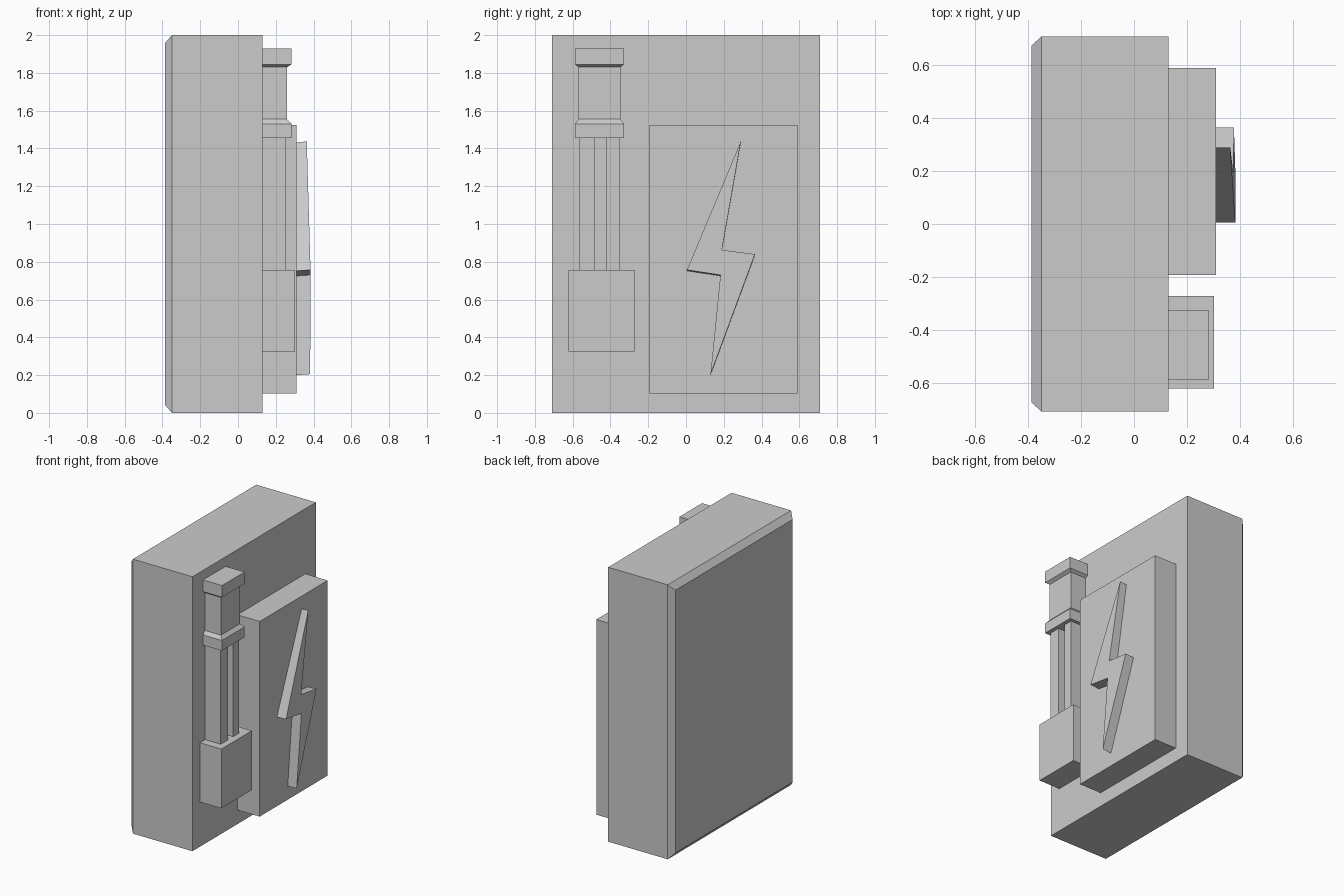
import bpy, bmesh

if "Cube" in bpy.data.objects:
    bpy.data.objects.remove(bpy.data.objects["Cube"])

FACE = 0.13   # front plane of the cabinet; fittings start here


def finish(name, bm):
    bmesh.ops.recalc_face_normals(bm, faces=bm.faces[:])
    me = bpy.data.meshes.new(name)
    bm.to_mesh(me)
    bm.free()
    ob = bpy.data.objects.new(name, me)
    bpy.context.collection.objects.link(ob)
    return ob


def loft(name, rings):
    """Closed solid through matching rings of points."""
    bm = bmesh.new()
    loops = [[bm.verts.new(p) for p in r] for r in rings]
    n = len(loops[0])
    for a, b in zip(loops, loops[1:]):
        for i in range(n):
            j = (i + 1) % n
            bm.faces.new((a[i], a[j], b[j], b[i]))
    bm.faces.new(loops[0])
    bm.faces.new(loops[-1])
    return finish(name, bm)


def rect_x(x, y0, y1, z0, z1):
    return [(x, y0, z0), (x, y1, z0), (x, y1, z1), (x, y0, z1)]


def rect_z(z, x1, y0, y1):
    return [(FACE, y0, z), (x1, y0, z), (x1, y1, z), (FACE, y1, z)]


def block(name, x1, y0, y1, z0, z1):
    return loft(name, [rect_x(FACE, y0, y1, z0, z1), rect_x(x1, y0, y1, z0, z1)])


# Cabinet with chamfered back edges
loft("cabinet", [rect_x(-0.387, -0.675, 0.675, 0.043, 1.957),
                 rect_x(-0.35, -0.71, 0.71, 0, 2),
                 rect_x(FACE, -0.71, 0.71, 0, 2)])

# Raised door panel
block("door_panel", 0.31, -0.193, 0.59, 0.103, 1.525)

# Warning bolt: outline (y, z) with slightly tilted front depth x
bolt = [(0.29, 1.437, 0.364), (0.005, 0.757, 0.384), (0.182, 0.73, 0.384),
        (0.13, 0.205, 0.382), (0.365, 0.84, 0.378), (0.19, 0.863, 0.376)]
loft("warning_bolt", [[(0.31, y, z - 0.005) for y, z, x in bolt],
                      [(x, y, z) for y, z, x in bolt]])

# Lever handle: flared collar, grip and cap
wide, slim = (0.283, -0.588, -0.328), (0.26, -0.568, -0.348)
profile = [(1.455, wide), (1.53, wide), (1.555, slim),
           (1.83, slim), (1.845, wide), (1.93, wide)]
loft("lever_handle", [rect_z(z, *s) for z, s in profile])

# Twin rods and the lever base
for side, (y0, y1) in (("left", (-0.563, -0.482)), ("right", (-0.42, -0.353))):
    block("lever_rod_" + side, 0.255, y0, y1, 0.755, 1.455)
block("lever_base", 0.302, -0.623, -0.272, 0.325, 0.757)
